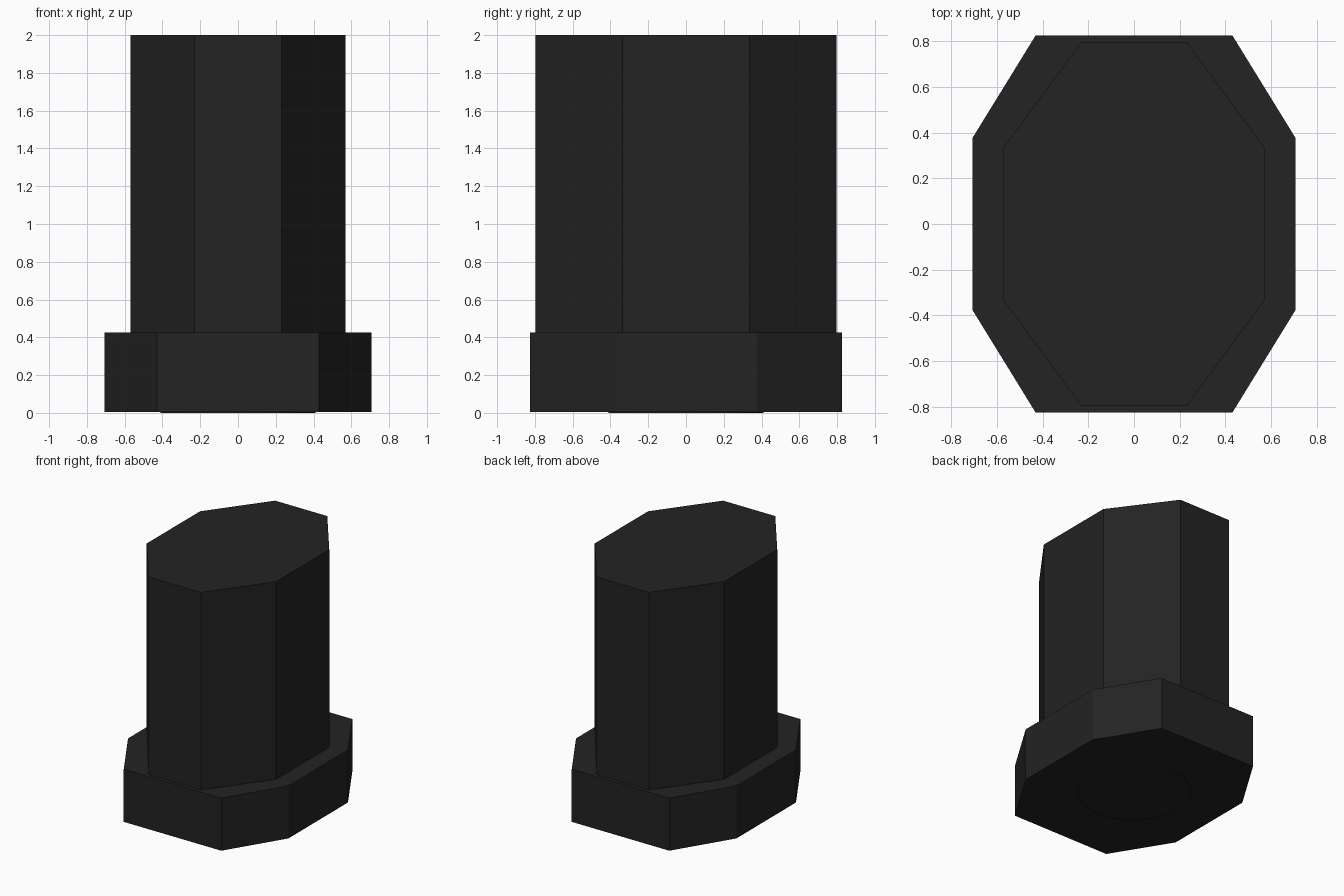
import bpy, bmesh, math

if "Cube" in bpy.data.objects:
    bpy.data.objects.remove(bpy.data.objects["Cube"])

black = bpy.data.materials.new("matte black")
black.diffuse_color = (0.0168, 0.0168, 0.0168, 1)
black.use_nodes = True
black.node_tree.nodes["Principled BSDF"].inputs["Base Color"].default_value = black.diffuse_color


def prism(name, outline, z0, z1):
    """Extrude a closed outline from z0 up to z1."""
    bm = bmesh.new()
    face = bm.faces.new([bm.verts.new((x, y, z0)) for x, y in outline])
    top = bmesh.ops.extrude_face_region(bm, geom=[face])["geom"]
    bmesh.ops.translate(bm, vec=(0, 0, z1 - z0),
                        verts=[v for v in top if isinstance(v, bmesh.types.BMVert)])
    bmesh.ops.recalc_face_normals(bm, faces=bm.faces)
    mesh = bpy.data.meshes.new(name)
    bm.to_mesh(mesh)
    bm.free()
    mesh.materials.append(black)
    obj = bpy.data.objects.new(name, mesh)
    bpy.context.collection.objects.link(obj)
    return obj


def octagon(half_x, half_y, flat_x, flat_y):
    """Rectangle with cut corners; flat_* are half lengths of the straight sides."""
    corner = [(half_x, flat_y), (flat_x, half_y)]
    right = [(x, -y) for x, y in reversed(corner)] + corner
    return right + [(-x, -y) for x, y in right]


# wide octagonal foot
prism("base_plinth", octagon(0.707, 0.825, 0.43, 0.375), 0.006, 0.425)
# tall octagonal shaft
prism("column", octagon(0.57, 0.796, 0.23, 0.335), 0.425, 2.0)
# thin round pad under the foot
circle = [(0.41 * math.cos(a), 0.41 * math.sin(a))
          for a in (math.tau * i / 32 for i in range(32))]
prism("bottom_pad", circle, 0.0, 0.006)
